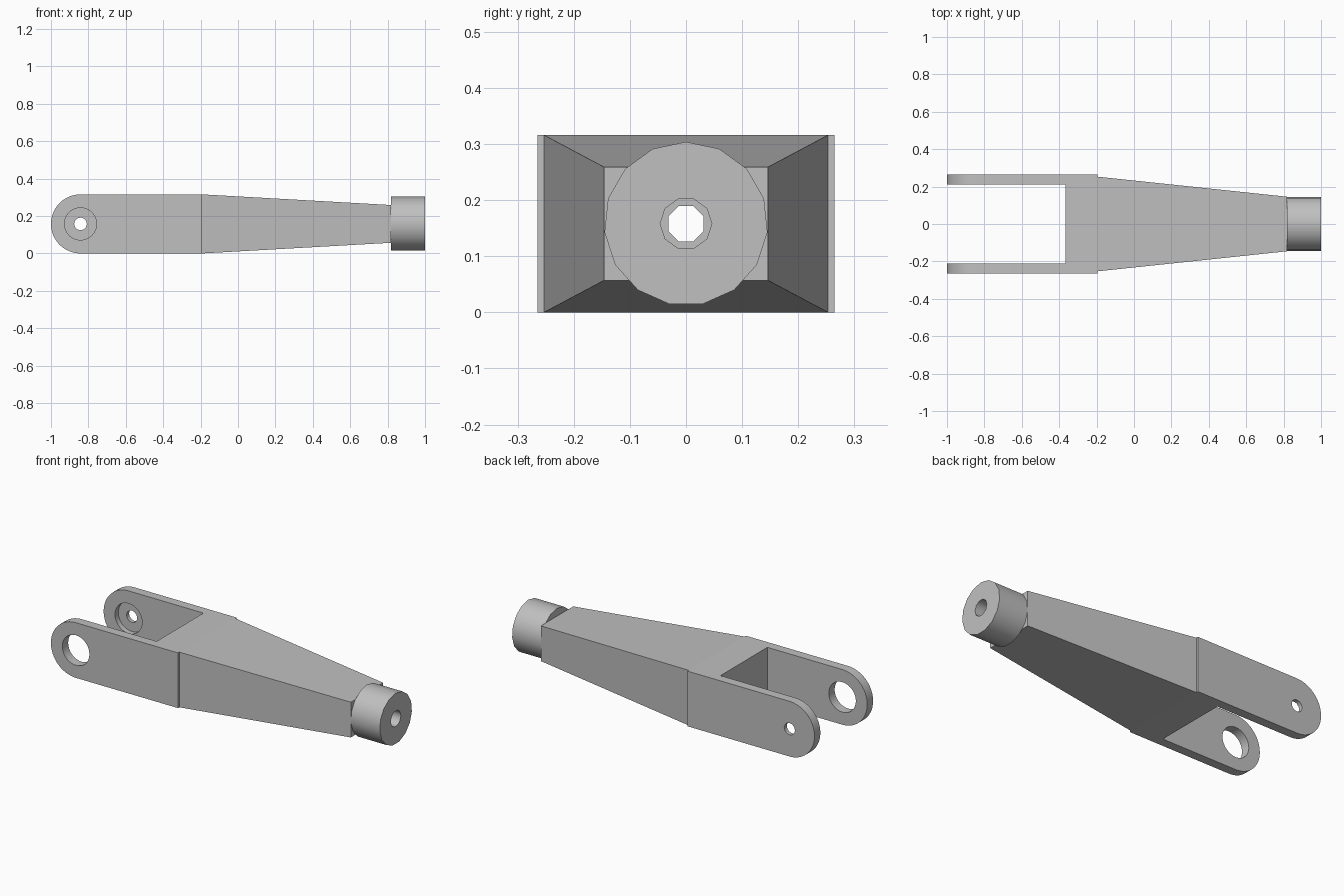
import bpy, bmesh
from math import sin, cos, pi, radians
from mathutils import Vector

if "Cube" in bpy.data.objects:
    bpy.data.objects.remove(bpy.data.objects["Cube"])

HALF = 0.158          # half height of the link, also its centre line
ARM_OUT, ARM_IN = 0.265, 0.212
SHOULDER, NOSE = -0.195, 0.817
PIN_X = -0.842

metal = bpy.data.materials.new("light grey metal")
metal.use_nodes = True
colour = (0.527, 0.527, 0.527, 1)
metal.diffuse_color = colour
metal.node_tree.nodes["Principled BSDF"].inputs["Base Color"].default_value = colour


def loft(name, first, last):
    """Solid between two loops with the same number of points."""
    bm = bmesh.new()
    a = [bm.verts.new(p) for p in first]
    b = [bm.verts.new(p) for p in last]
    bm.faces.new(a)
    bm.faces.new(b)
    for i in range(len(a)):
        j = (i + 1) % len(a)
        bm.faces.new((a[i], a[j], b[j], b[i]))
    bmesh.ops.recalc_face_normals(bm, faces=bm.faces)
    mesh = bpy.data.meshes.new(name)
    bm.to_mesh(mesh)
    bm.free()
    mesh.materials.append(metal)
    obj = bpy.data.objects.new(name, mesh)
    bpy.context.collection.objects.link(obj)
    return obj


def rect(x, half_y, half_z):
    return [Vector((x, sy * half_y, HALF + sz * half_z))
            for sy, sz in ((-1, -1), (1, -1), (1, 1), (-1, 1))]


def box(name, x0, x1, half_y, half_z):
    return loft(name, rect(x0, half_y, half_z), rect(x1, half_y, half_z))


def rod_x(name, r, x0, x1, sides, turn=0.0):
    ring = [(r * sin(turn + 2 * pi * i / sides), HALF + r * cos(turn + 2 * pi * i / sides))
            for i in range(sides)]
    return loft(name, [(x0, y, z) for y, z in ring], [(x1, y, z) for y, z in ring])


def rod_y(name, r, y0, y1, sides):
    ring = [(PIN_X + r * cos(2 * pi * i / sides), HALF + r * sin(2 * pi * i / sides))
            for i in range(sides)]
    return loft(name, [(x, y0, z) for x, z in ring], [(x, y1, z) for x, z in ring])


def cut(obj, cutter):
    cutter.hide_render = True
    mod = obj.modifiers.new("cut", "BOOLEAN")
    mod.operation, mod.solver, mod.object = "DIFFERENCE", "EXACT", cutter
    bpy.context.view_layer.objects.active = obj
    bpy.ops.object.modifier_apply(modifier=mod.name)
    bpy.data.objects.remove(cutter)


# Fork: rounded slab split into two arms by a slot
steps = 24
outline = [(PIN_X - HALF * sin(pi * i / steps), HALF + HALF * cos(pi * i / steps))
           for i in range(steps + 1)] + [(SHOULDER, 0), (SHOULDER, 2 * HALF)]
fork = loft("fork", [(x, -ARM_OUT, z) for x, z in outline],
            [(x, ARM_OUT, z) for x, z in outline])
cut(fork, box("slot_cutter", -1.2, -0.367, ARM_IN, 0.4))

# Pin holes: wide hole in the front arm, counterbore and small hole in the back arm
cut(fork, rod_y("wide_hole_cutter", 0.086, -0.4, 0.242, 32))
cut(fork, rod_y("pin_hole_cutter", 0.034, 0.1, 0.4, 12))
cut(fork, rod_x("fork_bore_cutter", 0.034, -0.5, 0.0, 8, pi / 8))

# Tapered shank
shank = loft("tapered_shank", rect(SHOULDER, 0.253, HALF), rect(NOSE, 0.146, 0.101))
cut(shank, rod_x("shank_bore_cutter", 0.034, -0.4, 1.2, 8, pi / 8))

# Round end boss with a wider bore
boss = rod_x("end_boss", 0.146, NOSE, 1.0, 15)
cut(boss, rod_x("boss_bore_cutter", 0.046, 0.7, 1.2, 10, pi / 10))

for part in (fork, shank, boss):
    bpy.ops.object.select_all(action="DESELECT")
    part.select_set(True)
    bpy.context.view_layer.objects.active = part
    bpy.ops.object.shade_smooth_by_angle(angle=radians(40))
